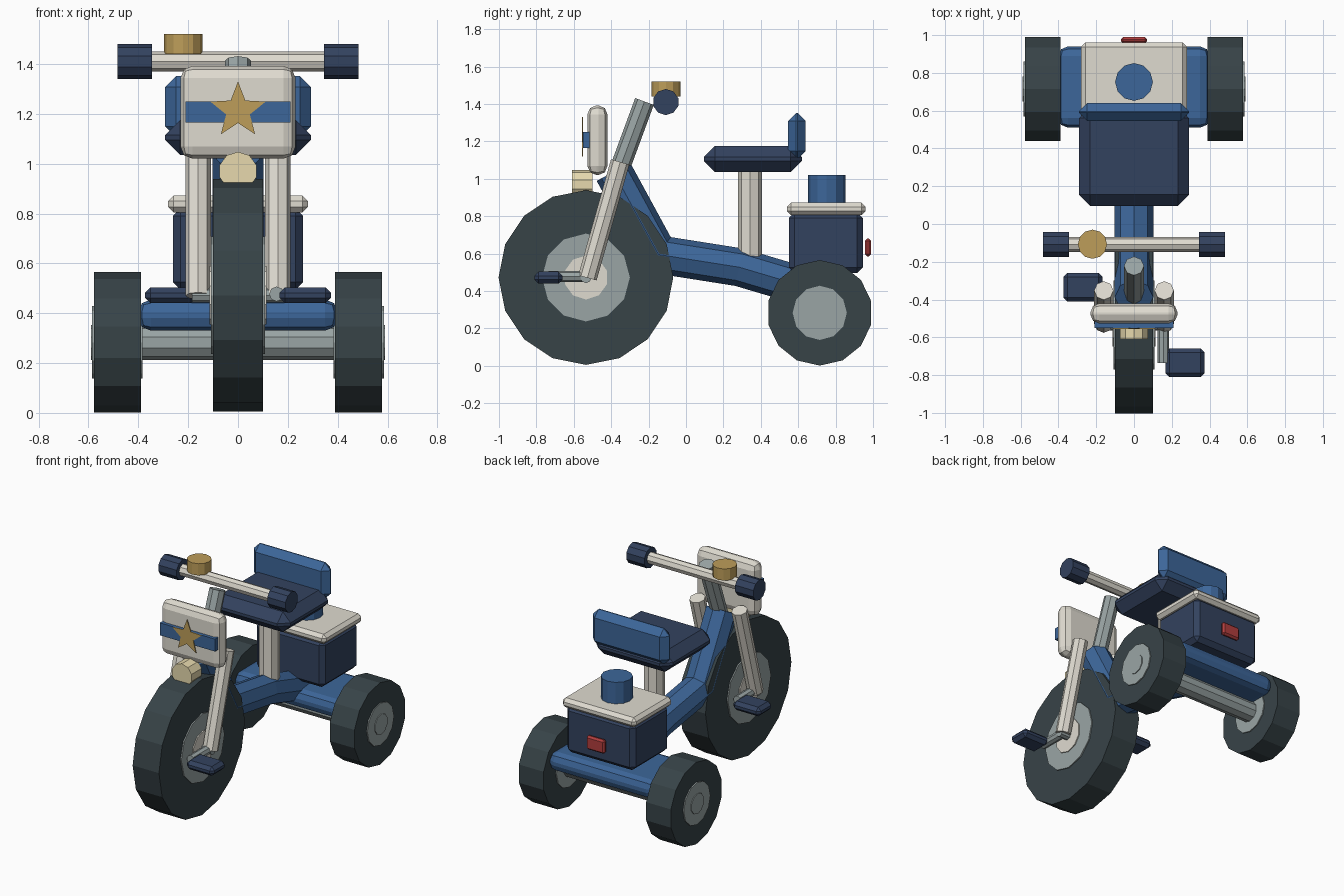
import bpy, bmesh, math
from mathutils import Vector

if "Cube" in bpy.data.objects:
    bpy.data.objects.remove(bpy.data.objects["Cube"])

MATS = {}
PALETTE = {"tyre": "3A4549", "navy": "36445F", "blue": "3F6698", "cream": "DEDACF",
           "silver": "98A3A3", "gold": "BC9C5A", "red": "B04040", "lamp": "E6D8AC"}


def material(name):
    if name not in MATS:
        rgb = [(int(PALETTE[name][i:i + 2], 16) / 255) ** 2.2 for i in (0, 2, 4)]
        MATS[name] = bpy.data.materials.new(name)
        MATS[name].diffuse_color = (*rgb, 1)
    return MATS[name]


def finish(bm, name, colour):
    bmesh.ops.recalc_face_normals(bm, faces=bm.faces)
    mesh = bpy.data.meshes.new(name)
    bm.to_mesh(mesh)
    bm.free()
    mesh.materials.append(material(colour))
    ob = bpy.data.objects.new(name, mesh)
    bpy.context.collection.objects.link(ob)
    return ob


def rod(name, a, b, r, sides, colour):
    """Faceted cylinder from point a to point b."""
    a, b = Vector(a), Vector(b)
    bm = bmesh.new()
    bmesh.ops.create_cone(bm, cap_ends=True, segments=sides, radius1=r, radius2=r,
                          depth=(b - a).length)
    ob = finish(bm, name, colour)
    ob.location = (a + b) / 2
    ob.rotation_euler = (b - a).to_track_quat('Z', 'Y').to_euler()
    return ob


def box(name, lo, hi, colour, bevel=0.0, segments=1):
    """Box between two corners with an optional bevel."""
    lo, hi = Vector(lo), Vector(hi)
    bm = bmesh.new()
    bmesh.ops.create_cube(bm, size=1)
    bmesh.ops.scale(bm, vec=hi - lo, verts=bm.verts)
    ob = finish(bm, name, colour)
    ob.location = (lo + hi) / 2
    if bevel:
        mod = ob.modifiers.new("bevel", 'BEVEL')
        mod.width, mod.segments = bevel, segments
    return ob


def across(name, x0, x1, y, z, r, sides, colour):
    return rod(name, (x0, y, z), (x1, y, z), r, sides, colour)


def sweep(name, path, r, sides, colour):
    """Mitred tube along a (y, z) path in the centre plane."""
    pts = [Vector(p) for p in path]
    dirs = [(q - p).normalized() for p, q in zip(pts, pts[1:])]
    bm = bmesh.new()
    rings = []
    for i, p in enumerate(pts):
        d0, d1 = dirs[max(i - 1, 0)], dirs[min(i, len(dirs) - 1)]
        d = (d0 + d1).normalized()
        n = Vector((-d.y, d.x)) * (r / d.dot(d1))
        ring = []
        for k in range(sides):
            t = 2 * math.pi * k / sides
            q = p + n * math.cos(t)
            ring.append(bm.verts.new((r * math.sin(t), q.x, q.y)))
        rings.append(ring)
    for A, B in zip(rings, rings[1:]):
        for k in range(sides):
            j = (k + 1) % sides
            bm.faces.new((A[k], A[j], B[j], B[k]))
    bm.faces.new(rings[0])
    bm.faces.new(rings[-1])
    return finish(bm, name, colour)


# Front wheel
FY, FZ = -0.535, 0.472
across("front_tyre", -0.10, 0.10, FY, FZ, 0.467, 16, "tyre")
across("front_wheel_disc", -0.108, 0.108, FY, FZ, 0.235, 12, "silver")
across("front_hub", -0.115, 0.115, FY, FZ, 0.118, 10, "cream")

# Rear wheels, axle and cross beam
RY, RZ = 0.715, 0.283
across("rear_axle", -0.59, 0.59, RY, RZ, 0.07, 10, "silver")
box("rear_beam", (-0.40, 0.51, 0.33), (0.40, 0.94, 0.455), "blue", 0.05, 2)
for s, side in ((-1, "left"), (1, "right")):
    across(f"rear_tyre_{side}", s * 0.39, s * 0.578, RY, RZ, 0.282, 14, "tyre")
    across(f"rear_wheel_disc_{side}", s * 0.383, s * 0.585, RY, RZ, 0.145, 12, "silver")

    # Fork legs and handlebar grips
    rod(f"fork_leg_{side}", (s * 0.16, -0.527, 0.47), (s * 0.16, -0.352, 1.09),
        0.051, 8, "cream")
    across(f"grip_{side}", s * 0.345, s * 0.483, -0.108, 1.41, 0.07, 10, "navy")

    # Cranks and pedals, opposed fore and aft
    across(f"pedal_spindle_{side}", s * 0.09, s * 0.185, FY, FZ, 0.03, 8, "silver")
    cy = FY - s * 0.2
    rod(f"crank_{side}", (s * 0.155, FY, FZ + 0.005), (s * 0.155, cy, FZ + 0.005),
        0.03, 8, "silver")
    box(f"pedal_{side}", (s * 0.27 - 0.104, cy - 0.076, 0.44),
        (s * 0.27 + 0.104, cy + 0.076, 0.503), "navy", 0.022)

# Frame and steering
sweep("frame_tube", [(-0.388, 1.037), (-0.147, 0.595), (0.285, 0.527), (0.68, 0.41)],
      0.102, 8, "blue")
rod("steering_column", (0, -0.40, 0.93), (0, -0.222, 1.413), 0.053, 8, "silver")
across("handlebar", -0.40, 0.40, -0.108, 1.41, 0.04, 8, "cream")
rod("bell", (-0.22, -0.107, 1.44), (-0.22, -0.107, 1.52), 0.077, 12, "gold")

# Seat
rod("seat_post", (0, 0.342, 0.56), (0, 0.342, 1.06), 0.065, 8, "cream")
box("seat", (-0.292, 0.095, 1.035), (0.292, 0.62, 1.175), "navy", 0.06)
box("backrest", (-0.292, 0.545, 1.105), (0.292, 0.64, 1.352), "blue", 0.044)

# Rear trunk with lid, canister and tail lamp
box("trunk", (-0.261, 0.55, 0.495), (0.261, 0.945, 0.82), "navy", 0.03)
box("trunk_lid", (-0.28, 0.54, 0.805), (0.28, 0.96, 0.872), "cream", 0.022)
rod("canister", (0, 0.752, 0.86), (0, 0.752, 1.02), 0.1, 12, "blue")
box("tail_lamp", (-0.07, 0.957, 0.585), (0.07, 0.99, 0.68), "red", 0.012)

# Front plate with stripe, star and headlight
box("front_plate", (-0.231, -0.527, 1.02), (0.231, -0.42, 1.392), "cream", 0.048, 2)
box("plate_stripe", (-0.21, -0.55, 1.165), (0.21, -0.515, 1.25), "blue")
bm = bmesh.new()
rim = []
for k in range(10):
    r = 0.05 if k % 2 else 0.117
    t = math.pi * k / 5
    rim.append(bm.verts.new((r * math.sin(t), -0.55, 1.213 + r * math.cos(t))))
face = bm.faces.new(rim)
ext = bmesh.ops.extrude_face_region(bm, geom=[face])
bmesh.ops.translate(bm, vec=(0, -0.005, 0),
                    verts=[v for v in ext["geom"] if isinstance(v, bmesh.types.BMVert)])
bmesh.ops.delete(bm, geom=[f for f in bm.faces if len(f.verts) == 10
                           and f.calc_center_median().y > -0.552], context='FACES_ONLY')
bmesh.ops.holes_fill(bm, edges=bm.edges)
finish(bm, "plate_star", "gold")
rod("headlight", (0, -0.61, 0.97), (0, -0.50, 0.97), 0.078, 10, "lamp")

for m in bpy.data.materials:
    if m.users and not m.is_grease_pencil:
        m.use_nodes = True
        m.node_tree.nodes["Principled BSDF"].inputs["Base Color"].default_value = m.diffuse_color
